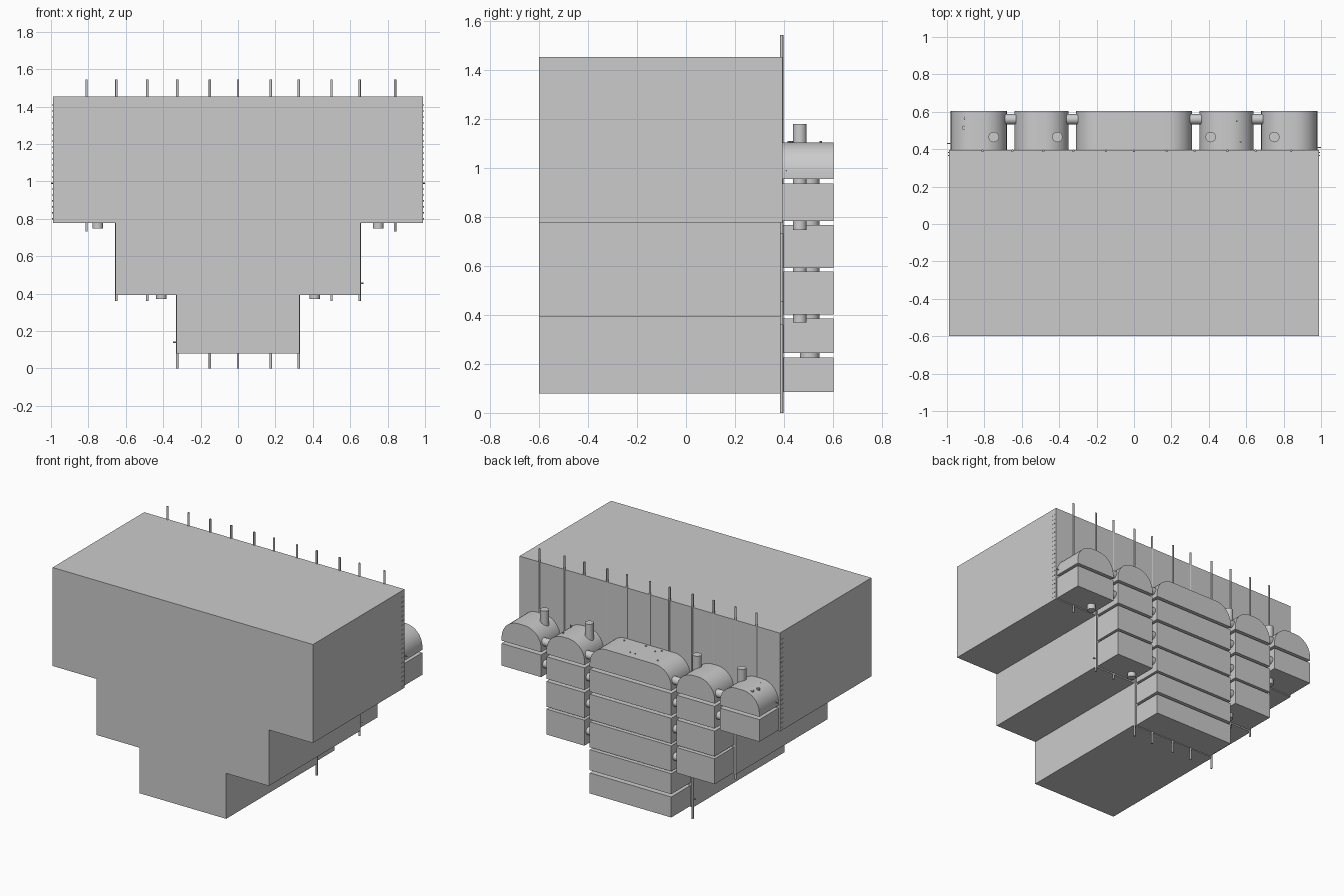
import bpy, bmesh, math
from mathutils import Matrix, Vector

if "Cube" in bpy.data.objects:
    bpy.data.objects.remove(bpy.data.objects["Cube"])


def finish(bm, name, smooth=False):
    bmesh.ops.recalc_face_normals(bm, faces=bm.faces)
    mesh = bpy.data.meshes.new(name)
    bm.to_mesh(mesh)
    bm.free()
    ob = bpy.data.objects.new(name, mesh)
    bpy.context.collection.objects.link(ob)
    if smooth:
        bpy.ops.object.select_all(action='DESELECT')
        ob.select_set(True)
        bpy.context.view_layer.objects.active = ob
        bpy.ops.object.shade_smooth_by_angle(angle=math.radians(35))
    return ob


def prism(name, profile, y0, y1, smooth=False):
    """Extrude an (x, z) outline along y."""
    bm = bmesh.new()
    face = bm.faces.new([bm.verts.new((x, y0, z)) for x, z in profile])
    new = bmesh.ops.extrude_face_region(bm, geom=[face])['geom']
    verts = [g for g in new if isinstance(g, bmesh.types.BMVert)]
    bmesh.ops.translate(bm, verts=verts, vec=(0, y1 - y0, 0))
    return finish(bm, name, smooth)


def add_rod(bm, a, b, r, sides=12):
    a, b = Vector(a), Vector(b)
    turn = (b - a).to_track_quat('Z', 'Y').to_matrix().to_4x4()
    bmesh.ops.create_cone(bm, cap_ends=True, segments=sides, radius1=r, radius2=r,
                          depth=(b - a).length,
                          matrix=Matrix.Translation((a + b) / 2) @ turn)


def rods(name, ends, r, sides=12):
    bm = bmesh.new()
    for a, b in ends:
        add_rod(bm, a, b, r, sides)
    return finish(bm, name, True)


def box_outline(x0, x1, z0, z1):
    return [(x0, z0), (x1, z0), (x1, z1), (x0, z1)]


def arch_outline(x0, x1, z0, z1, r, n=10):
    pts = [(x0, z0), (x1, z0)]
    for cx, start in ((x1 - r, 0), (x0 + r, 90)):
        for i in range(n + 1):
            t = math.radians(start + 90 * i / n)
            pts.append((cx + r * math.cos(t), z1 - r + r * math.sin(t)))
    return pts


# Stepped main body
half = [(0.33, 0.08), (0.33, 0.393), (0.655, 0.393), (0.655, 0.778),
        (0.99, 0.778), (0.99, 1.455)]
prism("stepped_body", half + [(-x, z) for x, z in reversed(half)], -0.6, 0.395)

# Columns of stacked blocks on the back, arched at the top
rows = [(0.085, 0.226), (0.245, 0.386), (0.402, 0.577),
        (0.593, 0.767), (0.785, 0.937), (0.956, 1.106)]
columns = [("centre", -0.31, 0.31, 0), ("right_mid", 0.35, 0.64, 2),
           ("left_mid", -0.64, -0.35, 2), ("right_outer", 0.68, 0.98, 4),
           ("left_outer", -0.98, -0.68, 4)]
for label, x0, x1, first in columns:
    for i in range(first, 6):
        z0, z1 = rows[i]
        if i == 5:
            prism(f"{label}_arched_block", arch_outline(x0, x1, z0, z1, 0.125), 0.395, 0.603, True)
        else:
            prism(f"{label}_block_{i + 1}", box_outline(x0, x1, z0, z1), 0.395, 0.603)

# Pegs running down through the side columns
rods("column_pegs", [((s * x, 0.465, z), (s * x, 0.465, 1.18))
                     for s in (-1, 1) for x, z in ((0.75, 0.747), (0.41, 0.37))], 0.028, 24)

# Short spacers between the centre blocks
rods("centre_spacers", [((0, 0.505, a[1] - 0.01), (0, 0.505, b[0] + 0.01))
                        for a, b in zip(rows, rows[1:])], 0.04, 24)

# Horizontal links joining neighbouring columns
links = []
for s in (-1, 1):
    for x, first in ((0.33, 2), (0.66, 4)):
        for z0, z1 in rows[first:]:
            z = (z0 + z1) / 2 - (0.02 if z1 > 1 else 0)
            links.append(((s * (x - 0.03), 0.56, z), (s * (x + 0.03), 0.56, z)))
rods("column_links", links, 0.027, 16)

# Thin vertical rods along the rear wall
ends = []
for x in (-0.81, -0.65, -0.485, -0.325, -0.15, 0, 0.175, 0.325, 0.5, 0.65, 0.84):
    low = 0 if abs(x) < 0.34 else 0.36 if abs(x) < 0.67 else 0.733
    ends.append(((x, 0.391, low), (x, 0.391, 1.545)))
rods("wall_rods", ends, 0.0065)

# Rows of rivets on the upper side walls
rods("side_rivets", [((s * 0.985, y, 0.80 + 0.032 * i), (s * 0.994, y, 0.80 + 0.032 * i))
                     for s in (-1, 1) for y in (0.365, 0.382) for i in range(20)], 0.003, 6)

# Small side pins
rods("side_pins", [((-0.32, 0.392, 0.14), (-0.348, 0.392, 0.14)),
                   ((0.64, 0.392, 0.455), (0.672, 0.392, 0.455)),
                   ((-0.97, 0.43, 1.0 - 0.01), (-1.0, 0.43, 1.0 - 0.01)),
                   ((0.97, 0.41, 1.0 - 0.01), (1.0, 0.41, 1.0 - 0.01))], 0.003, 6)

# Scattered studs on the arched tops
studs = [(-0.17, 0.55), (0, 0.55), (0.04, 0.55), (-0.08, 0.45), (-0.11, 0.42), (0.01, 0.42),
         (0.17, 0.43), (0.55, 0.55), (0.57, 0.44)]
bm = bmesh.new()
for x, y in studs:
    add_rod(bm, (x, y, 1.06), (x, y, 1.111), 0.005, 8)
for x, y in ((-0.9, 0.565), (-0.91, 0.515), (-0.87, 0.445)):
    add_rod(bm, (x, y, 1.06), (x, y, 1.104), 0.011, 8)
finish(bm, "top_studs", True)
